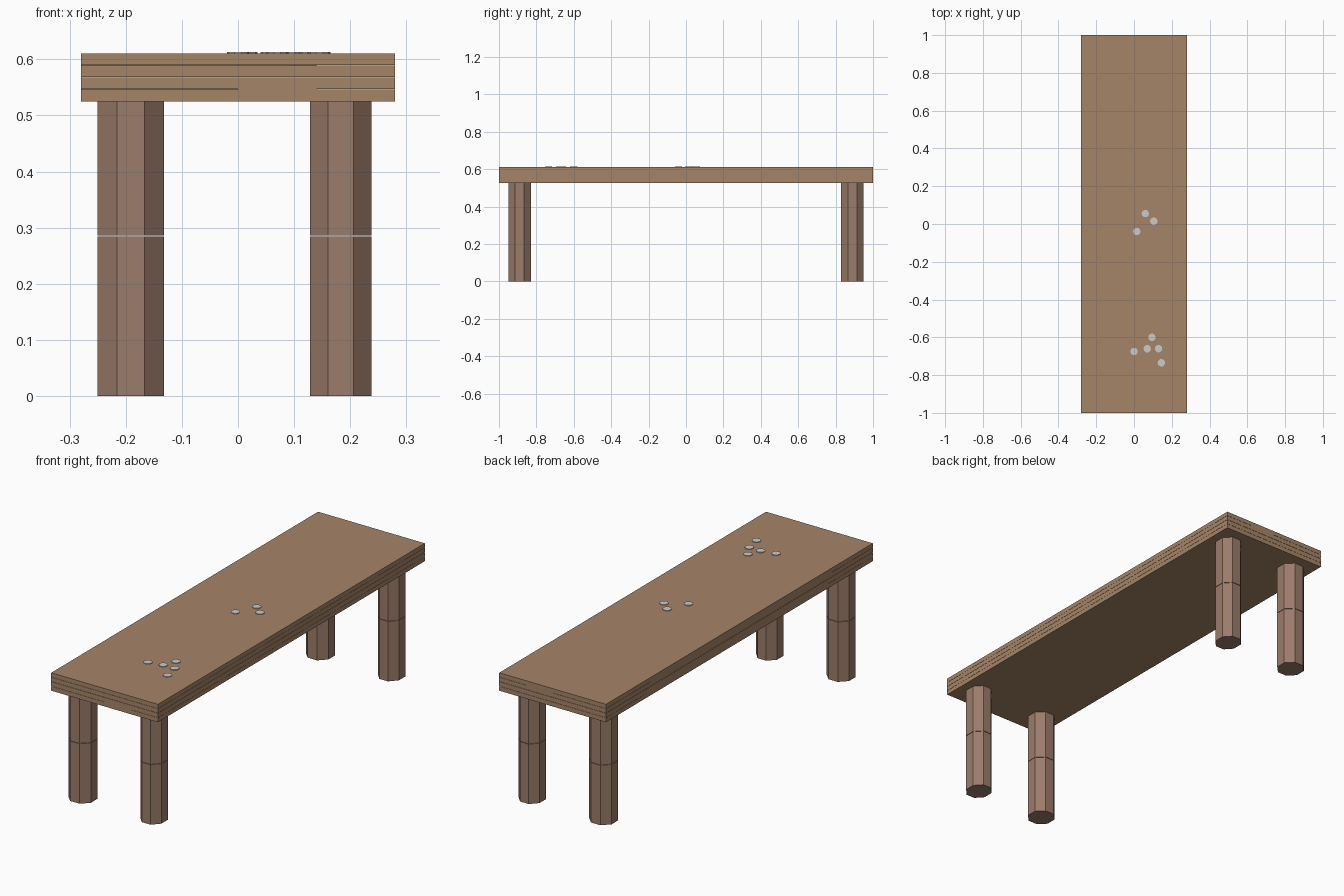
import bpy, bmesh, math

if "Cube" in bpy.data.objects:
    bpy.data.objects.remove(bpy.data.objects["Cube"])

def material(name, rgb):
    m = bpy.data.materials.new(name)
    m.diffuse_color = (*rgb, 1)
    m.use_nodes = True
    m.node_tree.nodes["Principled BSDF"].inputs["Base Color"].default_value = m.diffuse_color
    return m

WOOD = material("plank_wood", (0.38, 0.235, 0.14))
DARK = material("leg_wood", (0.33, 0.2, 0.145))
GAP = 0.0004

def prism(bm, pts, z0, z1):
    """Extrude an outline upwards, shrunk a hair so that neighbours leave a crack."""
    face = bm.faces.new([bm.verts.new((x, y, z0)) for x, y in pts])
    face.normal_update()
    rim = bmesh.ops.inset_region(bm, faces=[face], thickness=GAP, use_even_offset=True)
    bmesh.ops.delete(bm, geom=rim["faces"], context='FACES')
    ext = bmesh.ops.extrude_face_region(bm, geom=[face], use_keep_orig=True)
    new = [v for v in ext["geom"] if isinstance(v, bmesh.types.BMVert)]
    bmesh.ops.translate(bm, verts=new, vec=(0, 0, z1 - z0))

def finish(bm, name, mat=None):
    bmesh.ops.recalc_face_normals(bm, faces=bm.faces)
    me = bpy.data.meshes.new(name)
    bm.to_mesh(me)
    bm.free()
    ob = bpy.data.objects.new(name, me)
    bpy.context.collection.objects.link(ob)
    if mat:
        me.materials.append(mat)
    return ob

# cracked board outlines seen from above
left_boards = [
    [(-.28, 1), (-.14, 1), (-.14, .73), (-.28, .66)],
    [(-.14, 1), (0, 1), (0, .73), (-.14, .73)],
    [(-.28, .66), (-.14, .73), (0, .73), (0, .23), (-.08, .23), (-.28, .39)],
    [(-.28, .39), (-.08, .23), (-.09, .21), (-.23, .07), (-.23, -.07),
     (-.09, -.2), (-.06, -.29), (-.28, -.42)],
    [(-.09, .21), (-.23, .07), (-.23, -.07), (-.09, -.2)],
    [(-.08, .23), (0, .23), (0, -.29), (-.06, -.29), (-.09, -.2), (-.09, .21)],
    [(-.28, -.42), (-.06, -.29), (0, -.29), (0, -.79), (-.14, -.79), (-.28, -.7)],
    [(-.28, -.7), (-.14, -.79), (-.14, -1), (-.28, -1)],
    [(-.14, -.79), (0, -.79), (0, -1), (-.14, -1)],
]
right_boards = [
    [(0, 1), (.14, 1), (.14, .315), (.09, .3), (0, .3)],
    [(.14, 1), (.28, 1), (.28, .7), (.14, .81)],
    [(.14, .81), (.28, .7), (.28, .36), (.14, .315)],
    [(0, .3), (.09, .3), (.09, -.5), (0, -.5)],
    [(.09, .3), (.225, .345), (.225, -.5), (.09, -.5)],
    [(.225, .345), (.28, .36), (.28, -.5), (.225, -.5)],
    [(0, -.5), (.14, -.5), (.14, -1), (0, -1)],
    [(.14, -.5), (.28, -.5), (.28, -1), (.14, -1)],
]

# seat: two layers, the lower one with its cracks mirrored; short boards split in thickness
for name, z0, z1, flip in (("seat_upper", .5685, .61, 1), ("seat_lower", .525, .5675, -1)):
    bm = bmesh.new()
    for pts in left_boards + right_boards:
        pts = [(x, y * flip) for x, y in pts]
        zm = (z0 + z1) / 2
        if len(pts) == 4:
            prism(bm, pts, z0, zm - GAP)
            prism(bm, pts, zm + GAP, z1)
        else:
            prism(bm, pts, z0, z1)
    finish(bm, name, WOOD)

# eight-sided legs, each cut across at mid height
for yname, y in (("front", -.89), ("back", .89)):
    for xname, x, w in (("left", -.191, .118), ("right", .183, .11)):
        bm = bmesh.new()
        outline = []
        for i in range(8):
            a = math.radians(22.5 + 45 * i)
            k = .5 / math.cos(math.radians(22.5))
            outline.append((x + w * k * math.cos(a), y + .12 * k * math.sin(a)))
        prism(bm, outline, 0, .284)
        prism(bm, outline, .286, .525)
        finish(bm, f"{yname}_{xname}_leg", DARK)

# nail heads
nails = [(.06, .055), (.105, .015), (.015, -.04), (.095, -.6),
         (0, -.675), (.07, -.66), (.13, -.66), (.145, -.735)]
bm = bmesh.new()
for x, y in nails:
    prism(bm, [(x + .02 * math.cos(i * math.pi / 5), y + .02 * math.sin(i * math.pi / 5))
               for i in range(10)], .604, .613)
finish(bm, "nail_heads", material("nail_metal", (.6, .6, .63)))
